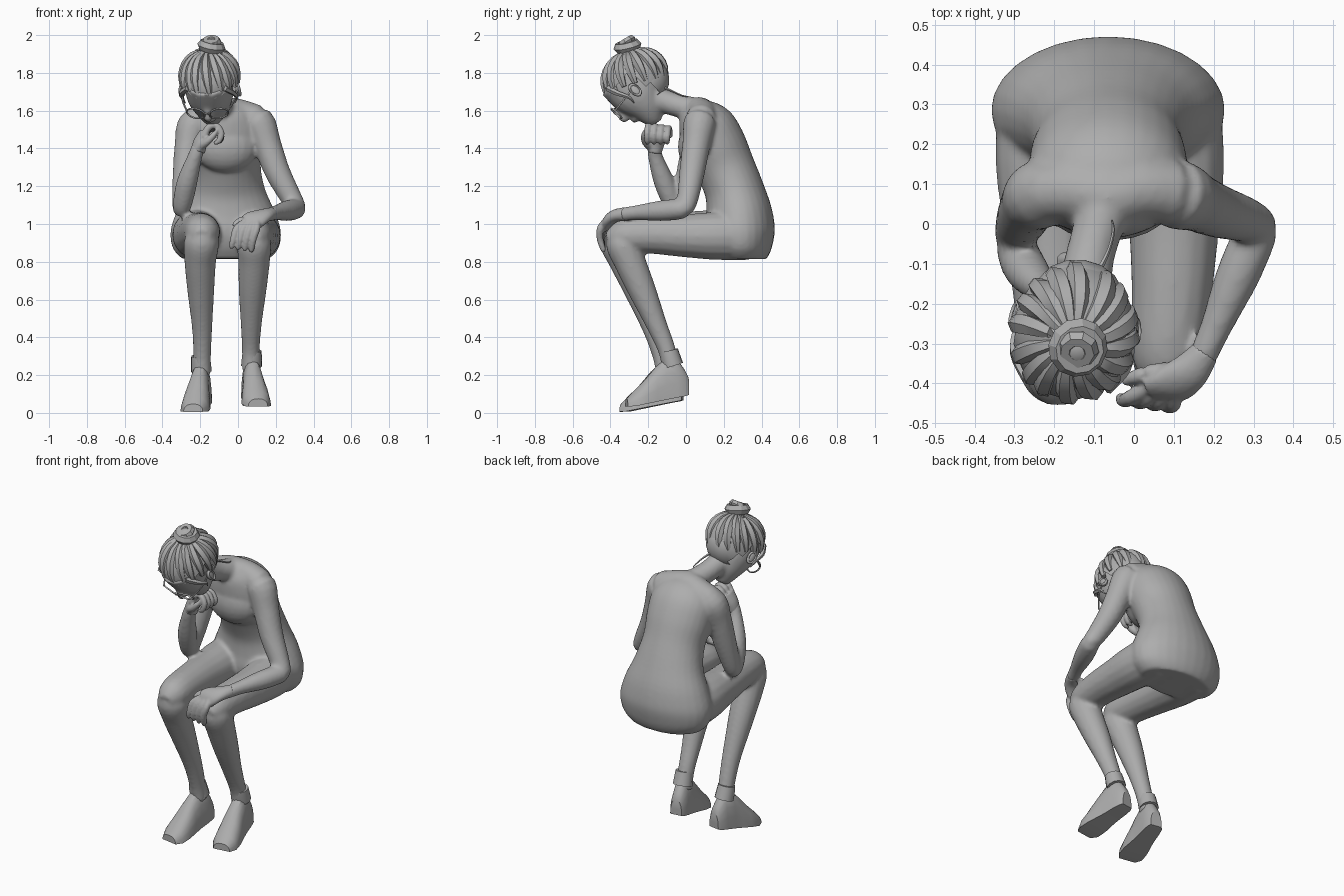
import bpy, bmesh, math, random
from mathutils import Vector, Matrix

old = bpy.data.objects.get("Cube")
if old:
    bpy.data.objects.remove(old)

random.seed(4)
clay = bpy.data.materials.new("clay grey")
clay.use_nodes = True
clay.diffuse_color = (0.42, 0.42, 0.42, 1)
clay.node_tree.nodes["Principled BSDF"].inputs["Base Color"].default_value = (0.42, 0.42, 0.42, 1)
I = Matrix.Identity(4)


def skin(bm, rings):
    """Bridge closed vertex rings and cap both ends."""
    for a, b in zip(rings, rings[1:]):
        for i in range(len(a)):
            j = (i + 1) % len(a)
            bm.faces.new((a[i], a[j], b[j], b[i]))
    bm.faces.new(rings[0][::-1])
    bm.faces.new(rings[-1])


def loft(bm, path, M=I, n=16, steps=4):
    """Tube through (x, y, z, radius[, depth radius]) stations, smoothly interpolated."""
    st = [tuple(p) + (p[3],) if len(p) == 4 else tuple(p) for p in path]
    fine = []
    for k in range(len(st) - 1):
        a, b, c, d = st[max(k - 1, 0)], st[k], st[k + 1], st[min(k + 2, len(st) - 1)]
        for s in range(steps):
            t = s / steps
            fine.append([0.5 * (2 * q + (r - p) * t + (2 * p - 5 * q + 4 * r - w) * t * t
                                + (3 * q - p - 3 * r + w) * t ** 3)
                         for p, q, r, w in zip(a, b, c, d)])
    fine.append(list(st[-1]))
    rings = []
    for k, f in enumerate(fine):
        lo, hi = fine[max(k - 1, 0)], fine[min(k + 1, len(fine) - 1)]
        tan = (Vector(hi[:3]) - Vector(lo[:3])).normalized()
        ref = Vector((0, 1, 0)) if abs(tan.x) > 0.9 else Vector((1, 0, 0))
        side = (ref - tan * ref.dot(tan)).normalized()
        out = tan.cross(side)
        rings.append([bm.verts.new(M @ (Vector(f[:3])
                      + side * f[3] * math.cos(2 * math.pi * i / n)
                      + out * f[4] * math.sin(2 * math.pi * i / n))) for i in range(n)])
    skin(bm, rings)


def ball(bm, loc, size, M=I, u=20, v=12):
    mat = M @ Matrix.Translation(loc) @ Matrix.Diagonal((*size, 1))
    return bmesh.ops.create_uvsphere(bm, u_segments=u, v_segments=v, radius=1, matrix=mat)["verts"]


def hoop(bm, M, R, r, n=20, m=8, squash=1):
    """Torus ring around the local z axis."""
    g = [[bm.verts.new(M @ Vector(((R + r * math.cos(b)) * math.cos(a),
                                   (R + r * math.cos(b)) * math.sin(a) * squash, r * math.sin(b))))
          for b in (2 * math.pi * j / m for j in range(m))]
         for a in (2 * math.pi * i / n for i in range(n))]
    for i in range(n):
        for j in range(m):
            bm.faces.new((g[i][j], g[(i + 1) % n][j], g[(i + 1) % n][(j + 1) % m], g[i][(j + 1) % m]))


def finish(name, bm, angle=60, voxel=0, relax=6):
    bmesh.ops.recalc_face_normals(bm, faces=bm.faces[:])
    me = bpy.data.meshes.new(name)
    bm.to_mesh(me)
    bm.free()
    me.materials.append(clay)
    ob = bpy.data.objects.new(name, me)
    bpy.context.collection.objects.link(ob)
    bpy.ops.object.select_all(action='DESELECT')
    ob.select_set(True)
    bpy.context.view_layer.objects.active = ob
    if voxel:
        rm = ob.modifiers.new("blend", 'REMESH')
        rm.mode, rm.voxel_size, rm.use_smooth_shade = 'VOXEL', voxel, True
        sm = ob.modifiers.new("relax", 'SMOOTH')
        sm.factor, sm.iterations = 0.5, relax
    else:
        bpy.ops.object.shade_smooth_by_angle(angle=math.radians(angle))


head = (Matrix.Translation((-.15, -.27, 1.76)) @ Matrix.Rotation(math.radians(-8), 4, 'Z')
        @ Matrix.Rotation(math.radians(48), 4, 'X'))

# Body: torso, chest, neck, face, arms and legs blended into one skin
bm = bmesh.new()
cx = -.065
loft(bm, [(cx, .29, .815, .23, .135), (cx, .29, .87, .28, .165), (cx, .285, .96, .293, .186),
          (cx, .28, 1.06, .263, .176), (cx, .255, 1.18, .21, .157), (cx, .208, 1.3, .186, .156),
          (cx, .158, 1.41, .198, .163), (cx, .108, 1.51, .198, .155), (cx, .065, 1.59, .15, .112),
          (cx, .045, 1.64, .08, .06)], n=28)
ball(bm, (cx, .062, 1.41), (.17, .105, .14))
loft(bm, [(-.23, .08, 1.545, .075), (-.15, .085, 1.575, .078), (cx, .07, 1.595, .078), (.02, .085, 1.58, .078), (.1, .08, 1.55, .08)])
loft(bm, [(-.07, .08, 1.58, .088), (-.085, .01, 1.612, .066), (-.11, -.08, 1.638, .062), (-.13, -.19, 1.675, .07)])
loft(bm, [(0, -.03, .06, .13, .145), (0, -.045, -.06, .125, .135), (0, -.06, -.14, .1, .1),
          (0, -.08, -.2, .064, .062), (0, -.09, -.235, .034, .034)], head, n=20)
loft(bm, [(0, -.165, -.02, .014), (0, -.185, -.07, .02), (0, -.19, -.09, .022), (0, -.165, -.105, .015)], head)
loft(bm, [(-.03, -.15, -.14, .01), (0, -.16, -.14, .015), (.03, -.15, -.14, .01)], head)
# left arm
loft(bm, [(.03, .09, 1.555, .07), (.105, .075, 1.54, .088), (.155, .055, 1.42, .075), (.207, .033, 1.28, .068),
          (.275, .012, 1.15, .058), (.31, -.005, 1.085, .05), (.315, -.01, 1.055, .03)])
loft(bm, [(.325, .015, 1.08, .03), (.308, -.02, 1.08, .053), (.26, -.13, 1.07, .055),
          (.205, -.26, 1.06, .04), (.17, -.34, 1.05, .036)])
# right arm
loft(bm, [(-.18, .09, 1.555, .07), (-.235, .075, 1.52, .087), (-.262, .05, 1.42, .074), (-.28, .015, 1.27, .066),
          (-.297, -.02, 1.13, .053), (-.302, -.04, 1.07, .042), (-.302, -.045, 1.045, .025)])
loft(bm, [(-.302, -.04, 1.05, .03), (-.295, -.065, 1.1, .05), (-.27, -.115, 1.22, .055),
          (-.23, -.16, 1.35, .04), (-.205, -.168, 1.42, .036)])
# thighs
loft(bm, [(-.21, .32, .94, .132), (-.218, .15, .945, .13), (-.21, -.02, .95, .115), (-.2, -.17, .957, .105),
          (-.19, -.33, .958, .095), (-.19, -.4, .943, .078), (-.19, -.445, .93, .043)])
loft(bm, [(.085, .32, .94, .132), (.1, .15, .937, .127), (.1, -.02, .938, .113), (.095, -.17, .943, .102),
          (.085, -.31, .938, .093), (.085, -.37, .923, .075), (.085, -.415, .91, .043)])
# shins
loft(bm, [(-.193, -.36, .97, .06), (-.193, -.365, .91, .093), (-.2, -.322, .8, .084), (-.197, -.257, .65, .072),
          (-.19, -.178, .45, .054), (-.19, -.13, .3, .047), (-.19, -.11, .2, .047)])
loft(bm, [(.085, -.33, .96, .06), (.085, -.335, .9, .09), (.085, -.297, .8, .084), (.077, -.233, .65, .074),
          (.07, -.157, .47, .056), (.068, -.1, .33, .047), (.068, -.08, .22, .047)])
finish("body", bm, voxel=.011)

# Left hand draped over the knee
bm = bmesh.new()
loft(bm, [(.18, -.32, 1.053, .036), (.14, -.37, 1.045, .05, .034), (.095, -.402, 1.025, .06, .032),
          (.05, -.417, 1.0, .054, .026)])
for i in range(4):
    x = -.012 + .035 * i
    loft(bm, [(x * .6 + .045, -.41 - .006 * i, 1.01, .02), (x + .005, -.435 - .006 * i, .975, .02),
              (x - .012, -.443 - .004 * i, .92, .018), (x - .022, -.437, .88 - .006 * i, .014), (x - .024, -.432, .872 - .006 * i, .006)], n=10)
loft(bm, [(.11, -.37, 1.035, .024), (.05, -.372, 1.03, .022), (0, -.385, 1.01, .018), (-.025, -.4, .99, .009)], n=10)
finish("left_hand", bm, voxel=.006, relax=3)

# Right hand curled under the chin
bm = bmesh.new()
loft(bm, [(-.212, -.166, 1.38, .038), (-.2, -.16, 1.43, .038, .048), (-.172, -.15, 1.48, .034, .06)])
for i in range(4):
    y = -.195 + .035 * i
    loft(bm, [(-.18, y, 1.46, .019), (-.155, y, 1.512 - .004 * i, .019), (-.115, y - .005, 1.52 - .006 * i, .018),
              (-.088, y - .01, 1.48 - .006 * i, .017), (-.105, y - .01, 1.435, .015), (-.13, y - .008, 1.43, .007)], n=10)
loft(bm, [(-.2, -.185, 1.41, .026), (-.165, -.215, 1.435, .02), (-.13, -.222, 1.47, .016), (-.11, -.215, 1.5, .007)], n=10)
finish("right_hand", bm, voxel=.006, relax=3)

# Shoes: flat soled sections from heel to toe, with a cuff at the ankle
heel_to_toe = [(.012, .036, .085, .18), (-.005, .046, .08, .215), (-.05, .053, .072, .28), (-.11, .057, .06, .28),
               (-.16, .064, .05, .235), (-.22, .075, .038, .165), (-.28, .075, .026, .105), (-.318, .052, .024, .065)]
for name, loc, yaw in (("left_shoe", (.062, 0, .01), 8), ("right_shoe", (-.182, -.03, -.018), -10)):
    M = Matrix.Translation(loc) @ Matrix.Rotation(math.radians(yaw), 4, 'Z')
    bm = bmesh.new()
    rings = []
    for y, w, low, top in heel_to_toe:
        ring = []
        for i in range(11):
            a = math.pi * i / 10
            c = math.cos(a)
            ring.append(bm.verts.new(M @ Vector((math.copysign(abs(c) ** .8, c) * w, y,
                                                 low + (top - low) * max(math.sin(a), 0) ** .9))))
        rings.append(ring)
    skin(bm, rings)
    loft(bm, [(0, -.07, .24, .056), (0, -.085, .29, .053), (0, -.092, .32, .05)], M, n=12, steps=1)
    finish(name, bm, 35)

# Ears
bm = bmesh.new()
for s in (-1, 1):
    ear = head @ Matrix.Translation((s * .145, -.025, -.05)) @ Matrix.Rotation(s * .35, 4, 'Z')
    ball(bm, (0, 0, 0), (.014, .026, .042), ear, 12, 8)
    hoop(bm, ear @ Matrix.Translation((s * .008, 0, 0)) @ Matrix.Rotation(math.pi / 2, 4, 'Y'), .034, .008, squash=.65)
finish("ears", bm)

# Hair: faceted cap cut away at the face, nape, and swept locks gathered up to the bun
bm = bmesh.new()
size = Vector((.154, .181, .161))
cap = ball(bm, (0, 0, 0), size, I, 18, 12)
nape = ball(bm, (0, .03, -.045), (.128, .135, .125), I, 14, 10)
bmesh.ops.delete(bm, geom=[v for v in cap if v.co.z < .03 and v.co.y < -.03 or v.co.z < -.11]
                 + [v for v in nape if v.co.y < .01], context='VERTS')
bmesh.ops.transform(bm, matrix=head, verts=bm.verts[:])
crown = Vector((0, .59, .81)).normalized()
right = Vector((1, 0, 0))
for k in range(16):
    turn = 2 * math.pi * (k + random.uniform(.25, .75)) / 16
    reach = random.uniform(82, 92)
    path = []
    for s in range(5):
        a = turn + .08 * s
        t = math.radians(14 + reach * s / 4)
        d = crown * math.cos(t) + (right * math.cos(a) + crown.cross(right) * math.sin(a)) * math.sin(t)
        path.append((*(d * size * .95), .014 + .014 * math.sin(math.pi * s / 4)))
    loft(bm, path, head, n=6, steps=2)
finish("hair", bm, 30)

# Bun
bm = bmesh.new()
knot = (head @ Matrix.Translation(crown * .185 + right * .015)
        @ Vector((0, 0, 1)).rotation_difference(crown).to_matrix().to_4x4())
hoop(bm, knot @ Matrix.Rotation(.2, 4, 'Y'), .046, .03, 12, 6)
hoop(bm, knot @ Matrix.Translation((0, 0, .022)) @ Matrix.Rotation(.35, 4, 'X'), .032, .022, 9, 6)
ball(bm, (0, 0, .01), (.045, .045, .03), knot, 10, 6)
finish("hair_bun", bm, 25)

# Loose strands at the nape and the temples
bm = bmesh.new()
loft(bm, [(-.09, -.12, 1.725, .008), (-.065, -.07, 1.702, .005), (-.052, -.02, 1.68, .004), (-.055, .01, 1.675, .002)], n=5)
for s in (-1, 1):
    loft(bm, [(s * .1, -.12, .07, .016), (s * .14, -.1, .01, .014), (s * .145, -.075, -.05, .009), (s * .132, -.08, -.09, .003)], head, n=5)
finish("loose_strands", bm, 25)

# Glasses
bm = bmesh.new()
for s in (-1, 1):
    rim = head @ Matrix.Translation((s * .062, -.19, -.05)) @ Matrix.Rotation(s * .2, 4, 'Z') @ Matrix.Rotation(math.pi / 2, 4, 'X')
    hoop(bm, rim, .05, .005, 20, 6, .75)
    loft(bm, [(s * .11, -.18, -.04, .005), (s * .14, -.1, -.038, .005), (s * .145, -.01, -.035, .005)], head, n=6)
loft(bm, [(-.014, -.193, -.045, .005), (0, -.202, -.04, .005), (.014, -.193, -.045, .005)], head, n=6)
finish("glasses", bm)
